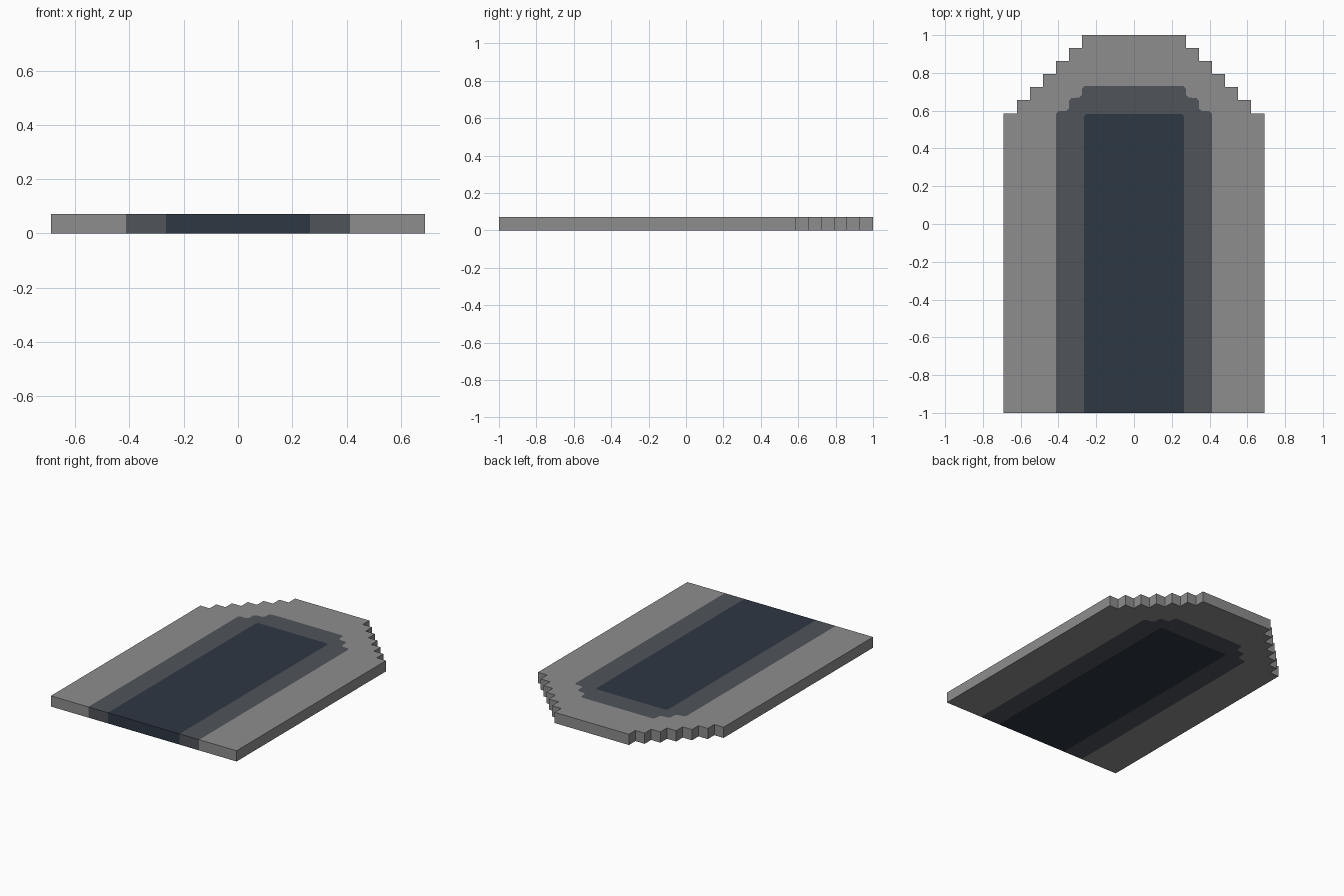
import bpy, bmesh

if "Cube" in bpy.data.objects:
    bpy.data.objects.remove(bpy.data.objects["Cube"])

U = 2 / 29        # one step of the jagged edge
H = 0.072         # thickness


def material(name, rgb):
    m = bpy.data.materials.new(name)
    m.diffuse_color = (*rgb, 1)
    m.use_nodes = True
    m.node_tree.nodes["Principled BSDF"].inputs["Base Color"].default_value = m.diffuse_color
    return m


mats = [material("dark_slate", (0.027, 0.038, 0.056)),
        material("charcoal", (0.079, 0.087, 0.102)),
        material("grey", (0.27, 0.27, 0.27))]

# Right-hand half outlines, from the front edge to the far end
inner = [(0.266, -1), (0.266, 0.57), (0.254, 0.582)]
middle = [(0.412, -1), (0.412, 0.585), (0.398, 0.598), (0.36, 0.598), (0.345, 0.61),
          (0.345, 0.652), (0.332, 0.666), (0.288, 0.67), (0.275, 0.684),
          (0.275, 0.717), (0.262, 0.73)]
outer = [(10 * U, -1)]
for i in range(6):   # staircase corner
    y = (8.5 + i) * U
    outer += [((10 - i) * U, y), ((9 - i) * U, y)]
outer.append((4 * U, 1))

bm = bmesh.new()


def loop(half):
    pts = half + [(-x, y) for x, y in reversed(half)]
    return [bm.verts.new((x, y, 0)) for x, y in pts]


# Nested bands sharing their borders: a centre panel and two U-shaped frames
a, b, c = loop(inner), loop(middle), loop(outer)
for i, verts in enumerate((a, b + a[::-1], c + b[::-1])):
    bm.faces.new(verts).material_index = i

# Thicken into a slab
ext = bmesh.ops.extrude_face_region(bm, geom=bm.faces[:], use_keep_orig=True)
top = [g for g in ext["geom"] if isinstance(g, bmesh.types.BMVert)]
bmesh.ops.translate(bm, verts=top, vec=(0, 0, H))
bmesh.ops.recalc_face_normals(bm, faces=bm.faces[:])

# Side walls: the front edge continues the bands, the rest is grey
for f in bm.faces:
    if abs(f.normal.z) < 0.5:
        x = abs(f.calc_center_median().x)
        front = f.normal.y < -0.9 and f.calc_center_median().y < -0.99
        f.material_index = 2 if not front else 0 if x < 0.266 else 1 if x < 0.412 else 2

mesh = bpy.data.meshes.new("stepped_slab")
bm.to_mesh(mesh)
bm.free()
for m in mats:
    mesh.materials.append(m)
bpy.context.collection.objects.link(bpy.data.objects.new("stepped_slab", mesh))
